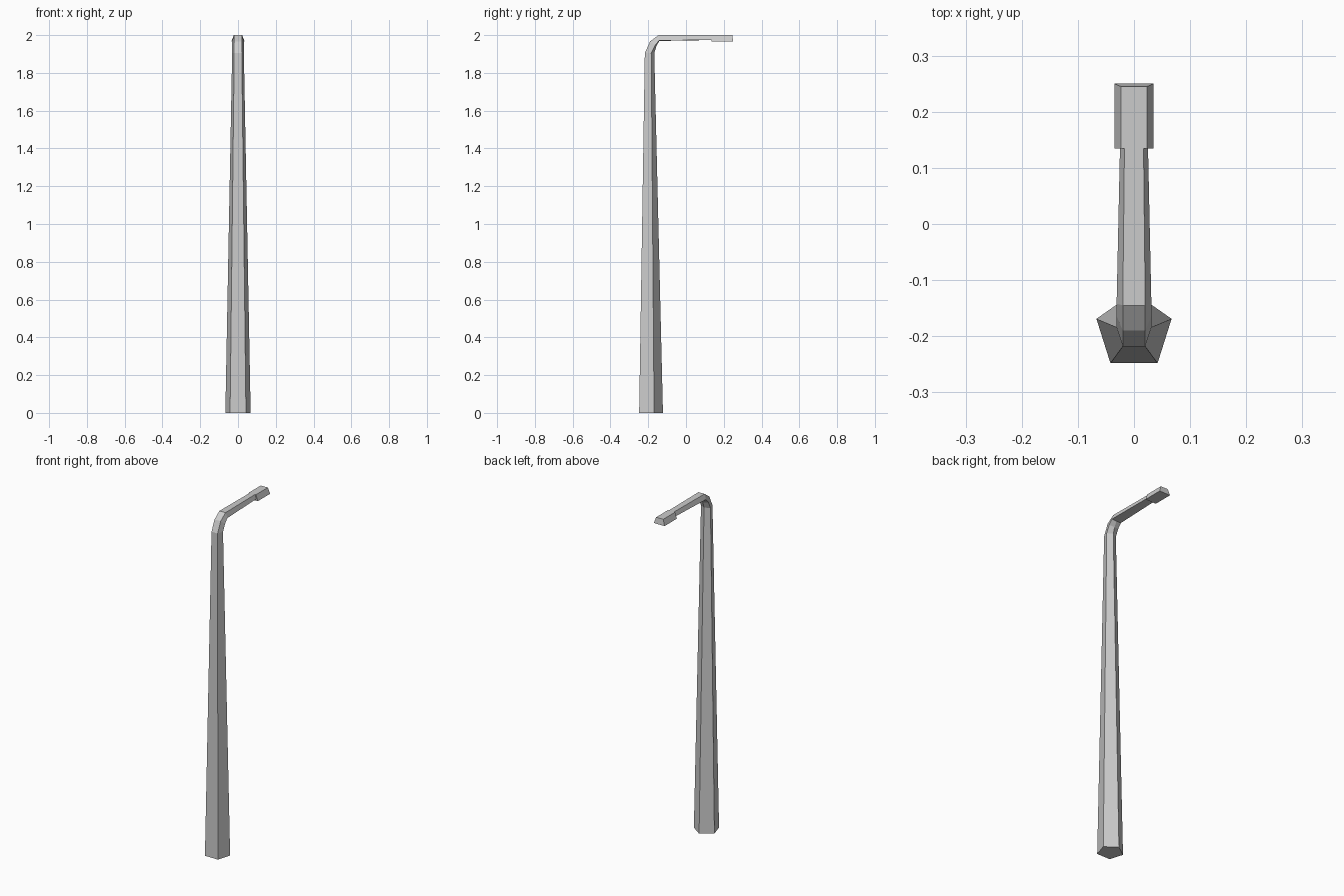
import bpy, bmesh
from mathutils import Vector

if "Cube" in bpy.data.objects:
    bpy.data.objects.remove(bpy.data.objects["Cube"])


def loft(name, stations):
    """Skin five-sided sections. Each station: outer point, shoulder point,
    inner ridge point (all as y, z), outer half width, shoulder half width."""
    bm = bmesh.new()
    rings = []
    for outer, shoulder, ridge, w_out, w_sh in stations:
        pts = [(-w_out, *outer), (w_out, *outer), (w_sh, *shoulder),
               (0, *ridge), (-w_sh, *shoulder)]
        rings.append([bm.verts.new(Vector(p)) for p in pts])
    for a, b in zip(rings, rings[1:]):
        for i in range(5):
            j = (i + 1) % 5
            bm.faces.new((a[i], a[j], b[j], b[i]))
    bm.faces.new(rings[0][::-1])
    bm.faces.new(rings[-1])
    bmesh.ops.recalc_face_normals(bm, faces=bm.faces)
    mesh = bpy.data.meshes.new(name)
    bm.to_mesh(mesh)
    bm.free()
    obj = bpy.data.objects.new(name, mesh)
    bpy.context.collection.objects.link(obj)
    return obj


# Tapered pole bending over into the horizontal arm
loft("pole_and_arm", [
    ((-0.248, 0.0), (-0.169, 0.0), (-0.122, 0.0), 0.042, 0.067),
    ((-0.218, 1.905), (-0.184, 1.905), (-0.168, 1.905), 0.02, 0.031),
    ((-0.190, 1.967), (-0.164, 1.946), (-0.157, 1.940), 0.02, 0.031),
    ((-0.145, 2.0), (-0.142, 1.971), (-0.142, 1.969), 0.02, 0.031),
    ((0.135, 2.0), (0.135, 1.975), (0.135, 1.974), 0.017, 0.025),
])

# Wider lamp head at the arm's tip
loft("lamp_head", [
    ((0.135, 2.0), (0.135, 1.965), (0.135, 1.965), 0.023, 0.035),
    ((0.245, 2.0), (0.25, 1.965), (0.25, 1.965), 0.023, 0.035),
])
